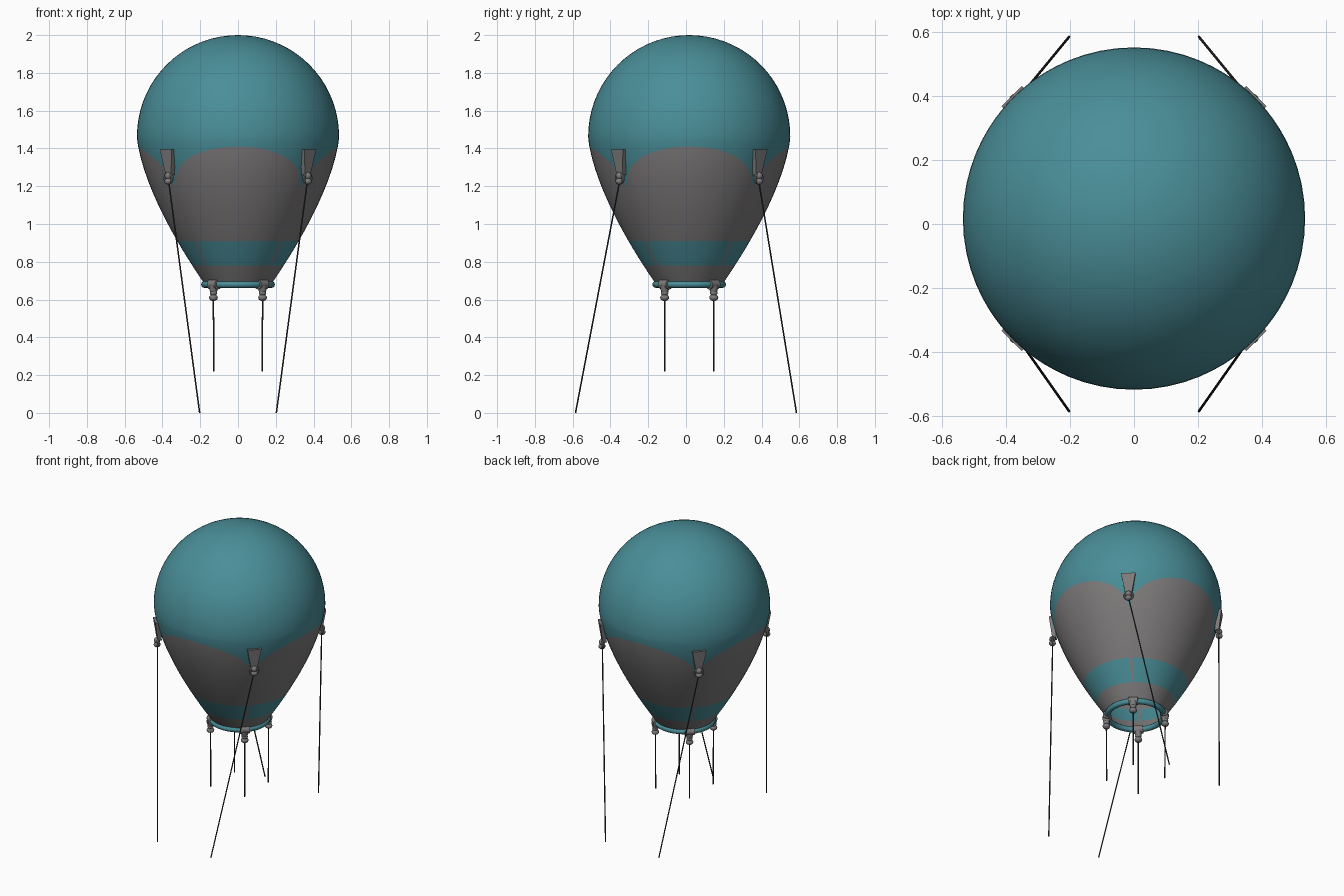
import bpy, bmesh, math
from mathutils import Vector, Matrix

old = bpy.data.objects.get("Cube")
if old:
    bpy.data.objects.remove(old, do_unlink=True)

CY = 0.017                      # balloon axis offset in y
R, ZC = 0.535, 1.465            # dome radius and centre height


def material(name, rgb):
    m = bpy.data.materials.new(name)
    m.use_nodes = True
    col = (*rgb, 1)
    m.diffuse_color = col
    bsdf = next(n for n in m.node_tree.nodes if n.type == 'BSDF_PRINCIPLED')
    bsdf.inputs["Base Color"].default_value = col
    return m


TEAL = material("teal cloth", (0.068, 0.27, 0.315))
GREY = material("warm grey", (0.205, 0.195, 0.195))
DARK = material("dark rope", (0.035, 0.034, 0.034))


def finish(name, bm, mats, smooth=True):
    bmesh.ops.recalc_face_normals(bm, faces=bm.faces)
    me = bpy.data.meshes.new(name)
    bm.to_mesh(me)
    bm.free()
    for m in mats:
        me.materials.append(m)
    ob = bpy.data.objects.new(name, me)
    bpy.context.collection.objects.link(ob)
    if smooth:
        bpy.ops.object.select_all(action='DESELECT')
        ob.select_set(True)
        bpy.context.view_layer.objects.active = ob
        bpy.ops.object.shade_smooth_by_angle(angle=math.radians(40))
    return ob


def add_rod(bm, a, b, r1, r2, sides=12):
    a, b = Vector(a), Vector(b)
    d = b - a
    mat = Matrix.Translation((a + b) / 2) @ d.to_track_quat('Z', 'Y').to_matrix().to_4x4()
    bmesh.ops.create_cone(bm, cap_ends=True, segments=sides, radius1=r1,
                          radius2=r2, depth=d.length, matrix=mat)


def add_ball(bm, centre, r, squash=1):
    mat = Matrix.Translation(centre) @ Matrix.Diagonal((1, 1, squash, 1))
    bmesh.ops.create_uvsphere(bm, u_segments=14, v_segments=8, radius=r, matrix=mat)


def add_torus(bm, mat, major, minor, n, k):
    rings = []
    for i in range(n):
        a = math.tau * i / n
        ring = []
        for j in range(k):
            b = math.tau * j / k
            rad = major + minor * math.cos(b)
            p = Vector((rad * math.cos(a), rad * math.sin(a), minor * math.sin(b)))
            ring.append(bm.verts.new(mat @ p))
        rings.append(ring)
    for i in range(n):
        p, q = rings[i], rings[(i + 1) % n]
        for j in range(k):
            bm.faces.new((p[j], q[j], q[(j + 1) % k], p[(j + 1) % k]))


def radius_at(z):
    if z >= ZC:
        return math.sqrt(max(0, R * R - (z - ZC) ** 2))
    return R - 0.519 * (ZC - z) ** 1.51


def span(a, b, n):
    return [a + (b - a) * i / n for i in range(n)]


# Envelope: rows follow the scalloped colour edge, columns crowd at the cusps
STEPS = 24
bm = bmesh.new()
columns = []
for quarter in range(4):
    for s in range(STEPS):
        u = (2 * s / STEPS - 1) * math.pi / 2
        ang = quarter * math.pi / 2 + math.sin(u) * math.pi / 4
        edge = 1.175 + 0.235 * math.cos(u)
        zs = span(0.68, 0.78, 3) + span(0.78, 0.91, 3) + span(0.91, edge, 8)
        zs += span(edge, ZC, 5)
        zs += [ZC + R * math.sin(math.pi / 2 * i / 18) for i in range(18)]
        columns.append([bm.verts.new((radius_at(z) * math.cos(ang),
                                      CY + radius_at(z) * math.sin(ang), z)) for z in zs])
pole = bm.verts.new((0, CY, ZC + R))
for c, left in enumerate(columns):
    right = columns[(c + 1) % len(columns)]
    seam = c % STEPS in (0, 1, STEPS - 2, STEPS - 1)
    for i in range(len(left) - 1):
        f = bm.faces.new((left[i], right[i], right[i + 1], left[i + 1]))
        band = 3 <= i < 6 and not seam
        f.material_index = 0 if i >= 14 or band else 1
    bm.faces.new((left[-1], right[-1], pole))
finish("envelope", bm, [TEAL, GREY])

# Hoop around the open mouth
bm = bmesh.new()
add_torus(bm, Matrix.Translation((0, CY, 0.68)), 0.177, 0.018, 48, 12)
finish("mouth_hoop", bm, [TEAL])

for sx, side in ((1, "left"), (-1, "right")):
    for sy, end in ((-1, "front"), (1, "back")):
        tag = end + "_" + side
        out = Vector((sx, sy, 0)).normalized()
        tan = Vector((-out.y, out.x, 0))
        axis = Vector((0, CY, 0))

        def at(r, z, t=0):
            return axis + out * r + tan * t + Vector((0, 0, z))

        # Tapered cloth tab on the envelope
        bm = bmesh.new()
        loops = []
        for z, r, w in ((1.395, 0.534, 0.045), (1.26, 0.515, 0.02)):
            loops.append([bm.verts.new(at(r + d, z, t)) for d, t in
                          ((-0.02, -w), (0.007, -w), (0.007, w), (-0.02, w))])
        top, low = loops
        bm.faces.new(top)
        bm.faces.new(low)
        for i in range(4):
            j = (i + 1) % 4
            bm.faces.new((top[i], top[j], low[j], low[i]))
        finish("tab_" + tag, bm, [GREY], smooth=False)

        # Ring and knot hanging from the tab
        bm = bmesh.new()
        facing = out.to_track_quat('Z', 'Y').to_matrix().to_4x4()
        add_torus(bm, Matrix.Translation(at(0.52, 1.242)) @ facing, 0.026, 0.008, 20, 8)
        add_ball(bm, at(0.522, 1.255), 0.02)
        add_ball(bm, at(0.522, 1.226), 0.022, 0.8)
        finish("ring_knot_" + tag, bm, [GREY])

        # Long mooring rope
        bm = bmesh.new()
        add_rod(bm, at(0.52, 1.23), (sx * 0.203, sy * 0.585, 0), 0.004, 0.004, 8)
        finish("mooring_rope_" + tag, bm, [DARK])

        # Clamp around the hoop with a knot below
        bm = bmesh.new()
        add_rod(bm, at(0.178, 0.68, -0.03), at(0.178, 0.68, 0.03), 0.026, 0.026, 16)
        add_rod(bm, at(0.182, 0.672), at(0.184, 0.63), 0.028, 0.016)
        add_ball(bm, at(0.184, 0.635), 0.02, 0.8)
        add_ball(bm, at(0.184, 0.61), 0.024, 0.75)
        finish("hoop_clamp_" + tag, bm, [GREY])

        # Short hanging rope
        bm = bmesh.new()
        add_rod(bm, at(0.184, 0.61), at(0.182, 0.22), 0.004, 0.004, 8)
        finish("basket_rope_" + tag, bm, [DARK])
